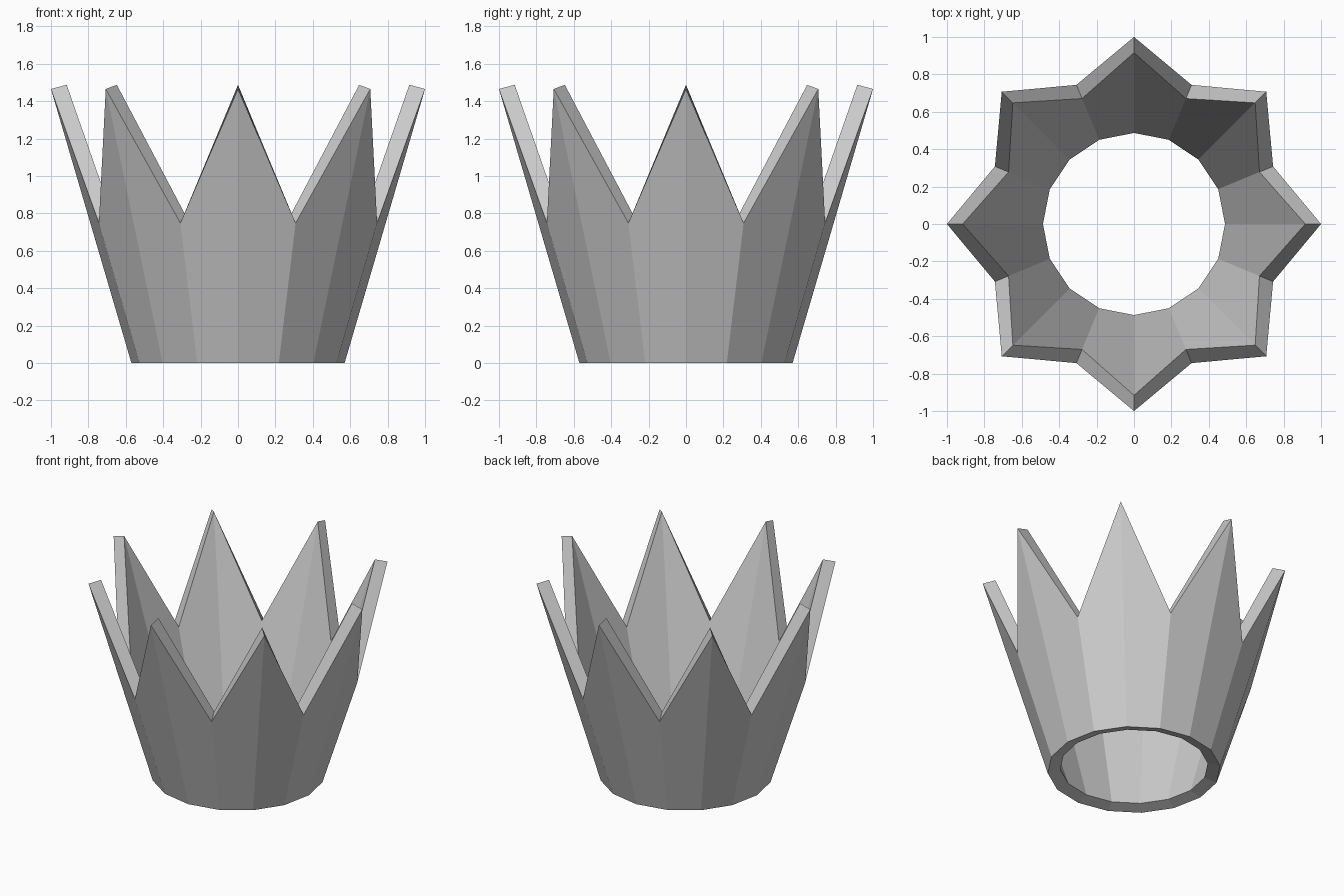
import bpy
import bmesh
from math import cos, sin, pi

cube = bpy.data.objects.get("Cube")
if cube:
    bpy.data.objects.remove(cube, do_unlink=True)

POINTS = 8
SIDES = POINTS * 2

# Wall cross-sections as (radius, height): outer base, outer rim, inner rim, inner base
PEAK = [(0.57, 0), (1.0, 1.465), (0.916, 1.487), (0.487, 0.024)]
VALLEY = [(0.57, 0), (0.805, 0.748), (0.726, 0.785), (0.487, 0.024)]

# Plain grey material
grey = bpy.data.materials.new("plain_grey")
grey.use_nodes = True
colour = (0.6, 0.6, 0.6, 1)
grey.diffuse_color = colour
grey.node_tree.nodes["Principled BSDF"].inputs["Base Color"].default_value = colour

# Crown band: alternate peak and valley sections around the circle
bm = bmesh.new()
rings = []
for i in range(SIDES):
    a = 2 * pi * i / SIDES
    section = VALLEY if i % 2 else PEAK
    rings.append([bm.verts.new((r * cos(a), r * sin(a), z)) for r, z in section])

# Join neighbouring sections into outer wall, rim, inner wall and base
for i in range(SIDES):
    here, after = rings[i], rings[(i + 1) % SIDES]
    for j in range(4):
        k = (j + 1) % 4
        bm.faces.new((here[j], after[j], after[k], here[k]))
bmesh.ops.recalc_face_normals(bm, faces=bm.faces)

mesh = bpy.data.meshes.new("crown")
bm.to_mesh(mesh)
bm.free()
mesh.materials.append(grey)
crown = bpy.data.objects.new("crown", mesh)
bpy.context.collection.objects.link(crown)
